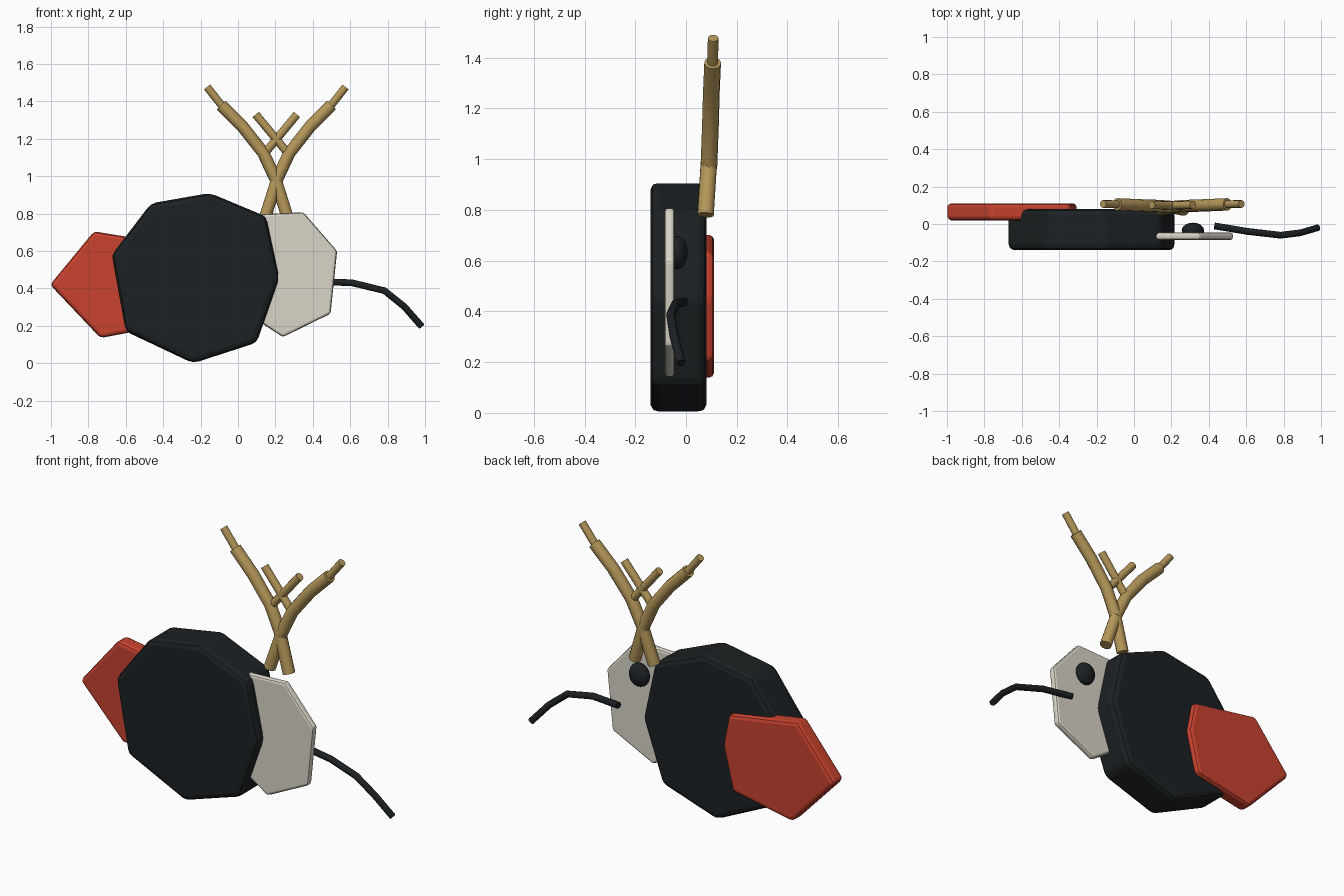
import bpy, bmesh, math

if "Cube" in bpy.data.objects:
    bpy.data.objects.remove(bpy.data.objects["Cube"])


def material(name, rgb):
    m = bpy.data.materials.new(name)
    m.diffuse_color = (*rgb, 1)
    m.use_nodes = True
    m.node_tree.nodes["Principled BSDF"].inputs["Base Color"].default_value = m.diffuse_color
    return m


BLACK = material("black", (0.012, 0.015, 0.017))
RED = material("red", (0.58, 0.055, 0.028))
CREAM = material("cream", (0.70, 0.66, 0.57))
WOOD = material("wood", (0.46, 0.31, 0.10))


def select_only(ob):
    bpy.ops.object.select_all(action='DESELECT')
    ob.select_set(True)
    bpy.context.view_layer.objects.active = ob


def plate(name, outline, y0, y1, bevel, mat):
    """Upright x-z outline extruded along y with rounded edges."""
    bm = bmesh.new()
    face = bm.faces.new([bm.verts.new((x, y0, z)) for x, z in outline])
    ext = bmesh.ops.extrude_face_region(bm, geom=[face])
    for v in ext["geom"]:
        if isinstance(v, bmesh.types.BMVert):
            v.co.y = y1
    bmesh.ops.recalc_face_normals(bm, faces=bm.faces)
    me = bpy.data.meshes.new(name)
    bm.to_mesh(me)
    bm.free()
    me.materials.append(mat)
    ob = bpy.data.objects.new(name, me)
    bpy.context.collection.objects.link(ob)
    mod = ob.modifiers.new("rounding", 'BEVEL')
    mod.width = bevel
    mod.segments = 2
    mod.limit_method = 'NONE'
    return ob


def tube(name, points, radius, mat, res=4):
    """Capped round tube along straight segments."""
    cu = bpy.data.curves.new(name, 'CURVE')
    cu.dimensions = '3D'
    cu.bevel_depth = radius
    cu.bevel_resolution = res
    cu.use_fill_caps = True
    sp = cu.splines.new('POLY')
    sp.points.add(len(points) - 1)
    for p, co in zip(sp.points, points):
        p.co = (*co, 1)
    cu.materials.append(mat)
    ob = bpy.data.objects.new(name, cu)
    bpy.context.collection.objects.link(ob)
    select_only(ob)
    bpy.ops.object.convert(target='MESH')
    bpy.ops.object.shade_smooth_by_angle(angle=math.radians(40))
    return ob


# Body, tail and head slabs
plate("body", [(-0.465, 0.855), (-0.15, 0.91), (0.15, 0.785), (0.22, 0.455),
               (0.10, 0.11), (-0.24, 0.0), (-0.60, 0.17), (-0.675, 0.58)],
      -0.14, 0.08, 0.03, BLACK)
plate("tail", [(-1.005, 0.42), (-0.77, 0.705), (-0.34, 0.635), (-0.305, 0.45),
               (-0.365, 0.205), (-0.735, 0.135)],
      0.02, 0.11, 0.02, RED)
plate("head", [(0.08, 0.795), (0.35, 0.807), (0.53, 0.6), (0.495, 0.265),
               (0.24, 0.14), (0.125, 0.215), (0.085, 0.5)],
      -0.085, -0.045, 0.013, CREAM)

# Eye on the back of the head
bpy.ops.mesh.primitive_uv_sphere_add(segments=20, ring_count=12, radius=1,
                                     location=(0.315, -0.035, 0.632))
eye = bpy.context.object
eye.name = "eye"
eye.scale = (0.06, 0.042, 0.065)
eye.data.materials.append(BLACK)
bpy.ops.object.shade_smooth_by_angle(angle=math.radians(40))

# Drooping beak
tube("beak", [(0.43, -0.01, 0.437), (0.61, -0.04, 0.43), (0.783, -0.06, 0.388),
              (0.89, -0.047, 0.302), (0.982, -0.02, 0.197)], 0.018, BLACK)

# Crossed pair of branches, mirrored about x = 0.205
for side, s in (("left", -1), ("right", 1)):
    X = lambda d: 0.205 + s * d
    tube(side + "_branch_base", [(X(-0.06), 0.077, 0.78), (X(0.005), 0.09, 0.985)],
         0.033, WOOD)
    tube(side + "_branch", [(X(-0.005), 0.09, 0.965), (X(0.07), 0.096, 1.125),
                            (X(0.18), 0.1, 1.265), (X(0.295), 0.105, 1.38)],
         0.033, WOOD)
    tube(side + "_branch_tip", [(X(0.28), 0.105, 1.363), (X(0.37), 0.107, 1.477)],
         0.021, WOOD)
    tube(side + "_twig", [(X(-0.05), 0.098, 1.137), (X(0.11), 0.102, 1.33)],
         0.022, WOOD)
